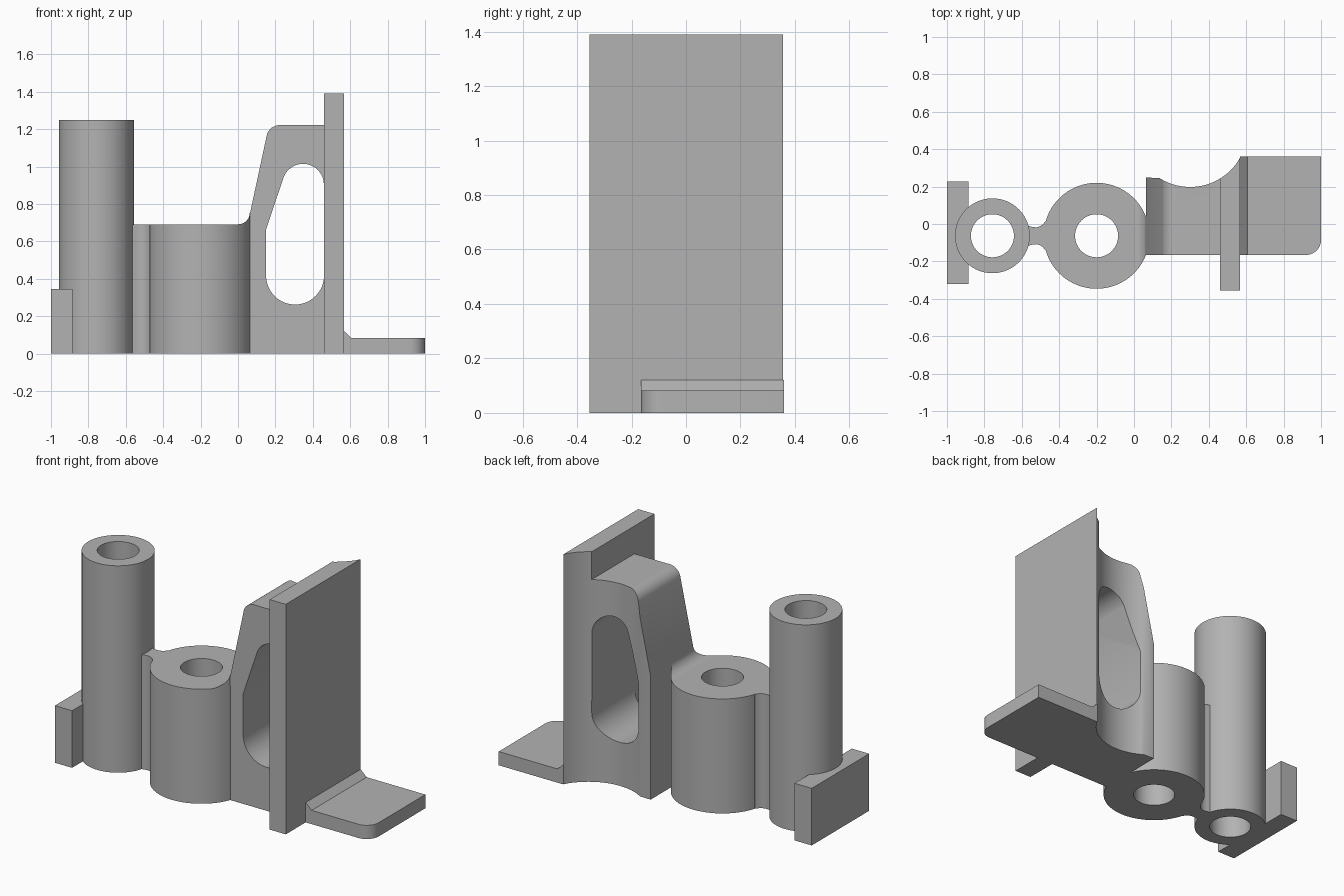
import bpy, bmesh, math
from math import radians, sin, cos, sqrt
from mathutils import Vector

old = bpy.data.objects.get("Cube")
if old:
    bpy.data.objects.remove(old, do_unlink=True)

grey = bpy.data.materials.new("plain grey")
grey.use_nodes = True
tone = (0.45, 0.45, 0.45, 1)
grey.diffuse_color = tone
grey.node_tree.nodes["Principled BSDF"].inputs["Base Color"].default_value = tone


def prism(name, pts, lo, hi, axis="z"):
    """Extrude a closed outline along z (outline in xy) or y (outline in xz)."""
    place = (lambda a, b, t: (a, b, t)) if axis == "z" else (lambda a, b, t: (a, t, b))
    bm = bmesh.new()
    face = bm.faces.new([bm.verts.new(place(a, b, lo)) for a, b in pts])
    ext = bmesh.ops.extrude_face_region(bm, geom=[face])
    moved = [g for g in ext["geom"] if isinstance(g, bmesh.types.BMVert)]
    bmesh.ops.translate(bm, verts=moved, vec=Vector(place(0, 0, hi - lo)))
    bmesh.ops.recalc_face_normals(bm, faces=bm.faces)
    mesh = bpy.data.meshes.new(name)
    bm.to_mesh(mesh)
    bm.free()
    mesh.materials.append(grey)
    obj = bpy.data.objects.new(name, mesh)
    bpy.context.collection.objects.link(obj)
    return obj


def arc(cx, cy, r, start, end, steps=16):
    angles = [radians(start + (end - start) * i / steps) for i in range(steps + 1)]
    return [(cx + r * cos(a), cy + r * sin(a)) for a in angles]


def circle(cx, cy, r):
    return arc(cx, cy, r, 0, 360, 96)[:-1]


def box(x0, x1, y0, y1):
    return [(x0, y0), (x1, y0), (x1, y1), (x0, y1)]


def combine(obj, cutter, operation="DIFFERENCE"):
    """Apply a boolean, then drop the cutter."""
    mod = obj.modifiers.new("cut", "BOOLEAN")
    mod.object, mod.operation, mod.solver = cutter, operation, "EXACT"
    bpy.context.view_layer.objects.active = obj
    bpy.ops.object.modifier_apply(modifier=mod.name)
    bpy.data.objects.remove(cutter, do_unlink=True)


def tube(name, x, radius, height):
    obj = prism(name, circle(x, MID, radius), 0, height)
    combine(obj, prism("bore", circle(x, MID, 0.115), -0.1, height + 0.1))
    return obj


MID, FRONT, BACK = -0.063, -0.165, 0.36
POST_X, BOSS_X, BOSS_R, BOSS_H = -0.757, -0.2, 0.283, 0.692
WALL_X, PLATE_X, PLATE_END = 0.063, 0.46, 0.568

# Two bored cylinders
post = tube("tall_post", POST_X, 0.2, 1.25)
boss = tube("wide_boss", BOSS_X, BOSS_R, BOSS_H)

# Waisted neck between them, mirrored about the cylinder axis
half = [(-0.6, 0.053), (-0.565, 0.053), (-0.545, 0.047), (-0.522, 0.045),
        (-0.503, 0.05), (-0.487, 0.061), (-0.472, 0.08), (-0.44, 0.08)]
neck = prism("neck", [(x, MID + w) for x, w in half]
             + [(x, MID - w) for x, w in reversed(half)], 0, BOSS_H)

# End pad, notched so the post's bore stays clear
pad = prism("end_pad", box(-1, -0.885, -0.32, 0.228), 0, 0.345)

# Concave rear face shared by the web and the upright plate
SCOOP_X, SCOOP_Y, SCOOP_R = 0.3, 0.504, 0.306


def scoop(x0, x1, steps=24):
    xs = [x0 + (x1 - x0) * i / steps for i in range(steps + 1)]
    return [(x, SCOOP_Y - sqrt(SCOOP_R ** 2 - (x - SCOOP_X) ** 2)) for x in xs]


# Web: plan outline limited by its sloped side profile, with a window
web = prism("web", [(WALL_X, FRONT), (PLATE_X, FRONT)] + scoop(PLATE_X, 0.135)
            + [(WALL_X, 0.248)], 0, 1.4)
slope = [(WALL_X, -0.1), (0.6, -0.1), (0.6, 1.222)] \
    + arc(0.222, 1.152, 0.07, 90, 168) + [(WALL_X, 0.745)]
combine(web, prism("side_profile", slope, -0.6, 0.6, "y"), "INTERSECT")
window = arc(0.305, 0.418, 0.155, 180, 360, 32) + arc(0.348, 0.904, 0.111, 0, 160, 24) \
    + [(0.15, 0.665)]
combine(web, prism("window", window, -0.6, 0.6, "y"))

# Fillet from the boss top up to the web, trimmed to the boss outline
bend = arc(0.0, BOSS_H + WALL_X, WALL_X, 270, 360, 12)
fillet = prism("boss_fillet", bend + [(0.08, BOSS_H + WALL_X), (0.08, 0.6), (0, 0.6)],
               -0.5, 0.5, "y")
combine(fillet, prism("trim", circle(BOSS_X, MID, BOSS_R), 0.5, 0.9), "INTERSECT")
combine(fillet, prism("trim", box(WALL_X, 0.2, -0.6, 0.6), 0.4, 1))

# Upright plate
plate = prism("upright_plate", [(PLATE_X, -0.355), (PLATE_END, -0.355)]
              + scoop(PLATE_END, PLATE_X), 0, 1.39)

# Foot with one rounded corner, and the chamfer where it meets the plate
foot = prism("foot", [(PLATE_END, FRONT)] + arc(0.92, FRONT + 0.08, 0.08, 270, 360)
             + [(1, BACK), (PLATE_END, BACK)], 0, 0.083)
chamfer = prism("foot_chamfer", [(PLATE_END, 0.08), (0.608, 0.08), (0.608, 0.083),
                                 (PLATE_END, 0.12)], FRONT, BACK, "y")

# Smooth curved faces, keep hard edges
bpy.ops.object.select_all(action="DESELECT")
for obj in (post, boss, neck, pad, web, fillet, plate, foot, chamfer):
    obj.select_set(True)
bpy.context.view_layer.objects.active = post
bpy.ops.object.shade_smooth_by_angle(angle=radians(30))
